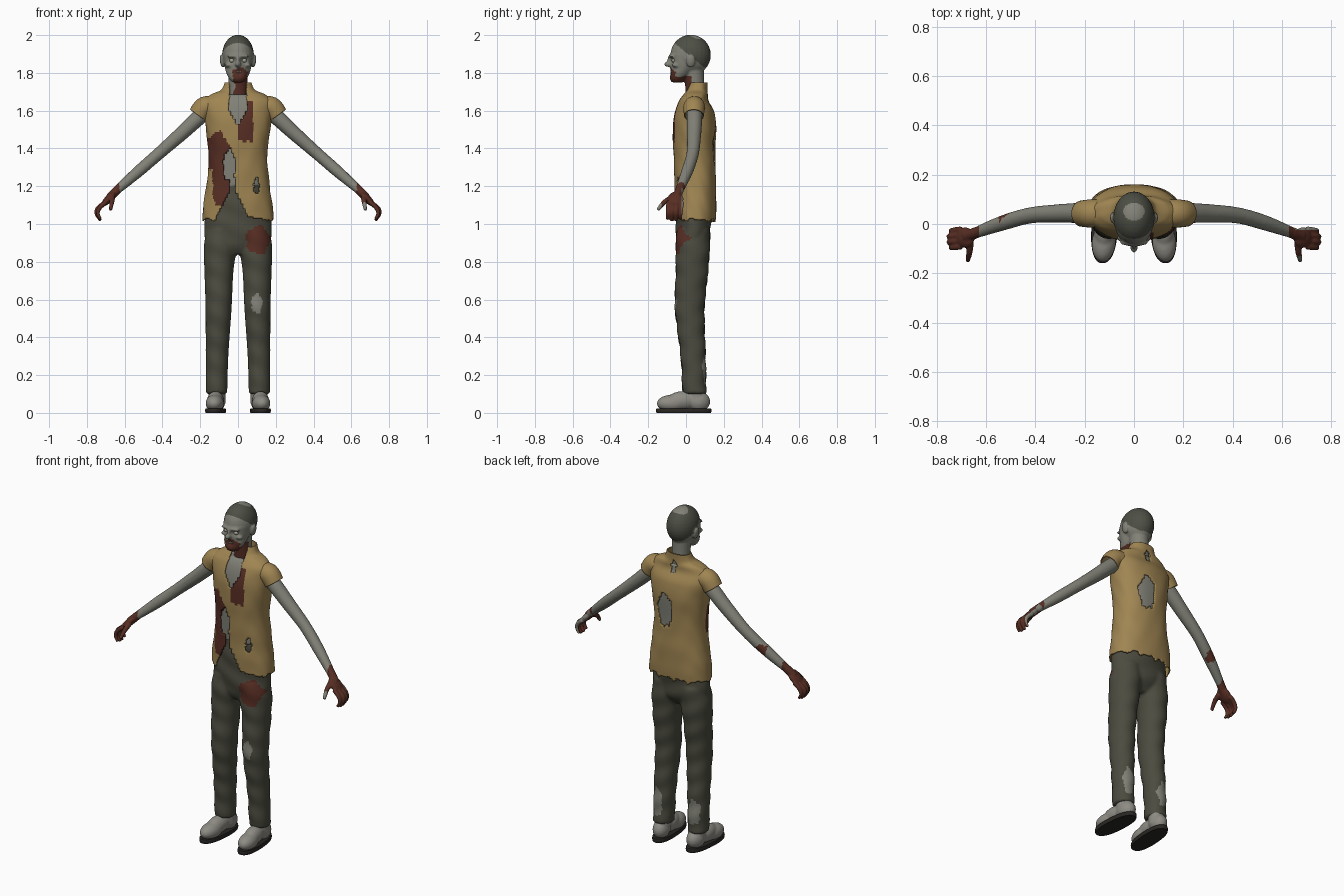
import bpy, bmesh
from math import sin, cos, pi, hypot, atan2, exp, copysign
from mathutils import Vector, Matrix

if "Cube" in bpy.data.objects:
    bpy.data.objects.remove(bpy.data.objects["Cube"])


def material(name, r, g, b):
    m = bpy.data.materials.new(name)
    m.use_nodes = True
    m.diffuse_color = (r, g, b, 1)
    m.node_tree.nodes["Principled BSDF"].inputs["Base Color"].default_value = (r, g, b, 1)
    return m


TAN = material("tan cloth", .35, .235, .085)
SKIN = material("grey skin", .22, .22, .185)
OLIVE = material("dark olive cloth", .07, .07, .05)
BLOOD = material("dried blood", .095, .027, .017)
SHOE = material("pale grey leather", .27, .262, .23)
SOLE = material("black rubber", .022, .02, .017)
HAIR = material("dark cropped hair", .075, .08, .06)
BONE = material("pale bone", .38, .37, .3)


# ---- helpers ----
def resample(keys, n):
    """Smooth curve through key tuples."""
    k = [Vector(keys[0])] + [Vector(p) for p in keys] + [Vector(keys[-1])]
    out = []
    for i in range(n + 1):
        s = i / n * (len(keys) - 1)
        j = min(int(s), len(keys) - 2)
        t = s - j
        a, b, c, d = k[j:j + 4]
        out.append(b + (c - a) * (t / 2) + (a * 2 - b * 5 + c * 4 - d) * (t * t / 2)
                   + (b * 3 - a - c * 3 + d) * (t ** 3 / 2))
    return out


def skin_rings(bm, rings, cap):
    rows = [[bm.verts.new(p) for p in ring] for ring in rings]
    n = len(rows[0])
    for a, b in zip(rows, rows[1:]):
        for i in range(n):
            bm.faces.new((a[i], a[(i + 1) % n], b[(i + 1) % n], b[i]))
    if cap:
        bm.faces.new(rows[0][::-1])
        bm.faces.new(rows[-1])


def loft(bm, keys, n=24, sides=32, power=2.0, cap=True, fold=0.0, scale=1.0):
    """Stack of level rings; keys are (z, x, y, x radius, y radius)."""
    rings = []
    for z, x, y, rx, ry in resample(keys, n):
        ring = []
        for i in range(sides):
            a = 2 * pi * i / sides
            c, s = cos(a), sin(a)
            w = scale * (1 + fold * sin(z * 34 + 3 * sin(a * 2)) * sin(a * 5 + z * 9))
            ring.append((x + w * rx * copysign(abs(c) ** (2 / power), c),
                         y + w * ry * copysign(abs(s) ** (2 / power), s), z))
        rings.append(ring)
    skin_rings(bm, rings, cap)


def tube(bm, keys, n=16, sides=20, cap=True):
    """Round tube along a path; keys are (x, y, z, radius)."""
    pts = resample(keys, n)
    rings = []
    for i, p in enumerate(pts):
        d = (pts[min(i + 1, n)] - pts[max(i - 1, 0)]).xyz.normalized()
        u = d.cross(Vector((.1, 1, .05))).normalized()
        v = d.cross(u)
        rings.append([p.xyz + (u * cos(2 * pi * j / sides) + v * sin(2 * pi * j / sides)) * p.w
                      for j in range(sides)])
    skin_rings(bm, rings, cap)


def ball(bm, loc, radii, tilt=0.0):
    m = Matrix.Translation(loc) @ Matrix.Rotation(tilt, 4, 'Y') @ Matrix.Diagonal((*radii, 1))
    bmesh.ops.create_uvsphere(bm, u_segments=24, v_segments=16, radius=1, matrix=m)


def finish(name, bm, mats, rule=None, voxel=0.0, thick=0.0, shape=None):
    """Turn a bmesh into an object, fuse it, shape it, and colour its faces by a rule."""
    bmesh.ops.recalc_face_normals(bm, faces=bm.faces)
    me = bpy.data.meshes.new(name)
    bm.to_mesh(me)
    bm.free()
    ob = bpy.data.objects.new(name, me)
    bpy.context.scene.collection.objects.link(ob)
    if voxel:
        mod = ob.modifiers.new("fuse", 'REMESH')
        mod.mode = 'VOXEL'
        mod.voxel_size = voxel
        soft = ob.modifiers.new("soften", 'SMOOTH')
        soft.factor, soft.iterations = .5, 3
        bpy.context.view_layer.update()
        dg = bpy.context.evaluated_depsgraph_get()
        me = bpy.data.meshes.new_from_object(ob.evaluated_get(dg))
        ob.modifiers.clear()
        ob.data = me
    if shape:
        for v in me.vertices:
            v.co = shape(v.co)
    me.materials.clear()
    for m in mats:
        me.materials.append(m)
    for p in me.polygons:
        p.material_index = int(rule(p.center)) if rule else 0
    me.shade_smooth()
    me.set_sharp_from_angle(angle=.9)
    if thick:
        mod = ob.modifiers.new("cloth thickness", 'SOLIDIFY')
        mod.thickness, mod.offset = thick, -1
    return ob


def blob(p, x, z, rx, rz):
    """Ragged oval region seen along y."""
    u, v = (p.x - x) / rx, (p.z - z) / rz
    return hypot(u, v) < 1 + .08 * sin(5 * atan2(v, u) + 1) + .04 * sin(11 * atan2(v, u))


# ---- shirt with torn holes ----
TRUNK = [(1.0, 0, .05, .19, .106), (1.1, 0, .05, .183, .11), (1.2, 0, .05, .168, .11),
         (1.35, 0, .045, .155, .11), (1.5, 0, .045, .17, .115), (1.59, 0, .045, .182, .105),
         (1.65, 0, .04, .18, .08), (1.685, 0, .05, .145, .066), (1.71, 0, .058, .09, .056),
         (1.75, 0, .066, .07, .048)]


def torn(p):
    if p.z < 1.022 + .007 * sin(p.x * 70) + .005 * sin(p.x * 131 + p.y * 90):
        return True
    if p.y > .05:
        return blob(p, .035, 1.42, .05, .1) or blob(p, 0, 1.675, .018, .035)
    neck = p.z > 1.525 and abs(p.x) < .046 * min(1, (p.z - 1.52) / .08)
    slit = p.z < 1.25 and abs(p.x + .03) < .014 + max(0, 1.18 - p.z) * .5
    side_hole = blob(p, -.045, 1.31, .034, .085)
    hem = p.x > 0 and p.z < 1.05 - p.x * .2
    return neck or slit or side_hole or hem or blob(p, .1, 1.2, .016, .042)


def shirt_stain(p):
    if p.y > .04:
        return False
    chest = abs(p.x - .038) < .042 and 1.44 + .004 * sin(p.x * 150) < p.z < 1.65
    return chest or blob(p, -.112, 1.38, .07, .105) or blob(p, -.085, 1.22, .052, .14)


bm = bmesh.new()
loft(bm, TRUNK, 120, 112, 2.3, cap=False, fold=.012)
for s in (1, -1):
    tube(bm, [(s * .12, .045, 1.615, .055), (s * .175, .043, 1.618, .057),
              (s * .212, .042, 1.575, .053)], 14, 32, cap=False)
bmesh.ops.delete(bm, geom=[f for f in bm.faces if torn(f.calc_center_median())], context='FACES')
finish("torn_shirt", bm, [TAN, BLOOD], shirt_stain, thick=.006)


# ---- torso and arms ----
def arm_stain(p):
    return abs(p.x) > .63 or (p.y > .005 and blob(p, -.52, 1.28, .03, .035))


bm = bmesh.new()
loft(bm, TRUNK[2:8], 30, 48, 2.3, scale=.92)
for s in (1, -1):
    tube(bm, [(s * .13, .045, 1.62, .04), (s * .2, .045, 1.57, .042), (s * .3, .043, 1.478, .038),
              (s * .42, .035, 1.372, .033), (s * .53, .005, 1.276, .031),
              (s * .64, -.035, 1.18, .023), (s * .66, -.043, 1.16, .022)], 36)
finish("torso_and_arms", bm, [SKIN, BLOOD], arm_stain, voxel=.008)

# ---- hands with curled fingers ----
for s, side in ((1, "left"), (-1, "right")):
    bm = bmesh.new()
    tube(bm, [(s * .635, -.033, 1.185, .023), (s * .68, -.05, 1.14, .023)], 4)
    ball(bm, (s * .685, -.055, 1.132), (.05, .042, .02), s * pi / 4)
    for i in range(4):
        y = -.022 - .023 * i
        reach = .008 * (i in (1, 2))
        tube(bm, [(s * .7, y, 1.115, .013), (s * (.733 + reach), y - .004, 1.085, .012),
                  (s * (.742 + reach), y - .006, 1.055, .01),
                  (s * .727, y - .008, 1.025 - reach, .008)], 12, 12)
    tube(bm, [(s * .665, -.075, 1.14, .015), (s * .668, -.115, 1.115, .013),
              (s * .675, -.15, 1.075, .009)], 10, 12)
    finish(side + "_hand", bm, [BLOOD, SKIN],
           lambda p: p.x > 0 and (p.y > -.024 or p.y < -.13), voxel=.0045)


# ---- head and neck ----
def face_dents(co):
    for x, z, depth, size in ((.032, 1.866, .013, .015), (-.032, 1.866, .013, .015),
                              (.005, 1.803, .009, .016), (.055, 1.825, .008, .018),
                              (-.055, 1.825, .008, .018)):
        if co.y < -.01:
            d = hypot(co.x - x, co.z - z) / size
            co.y += depth * exp(-d * d)
    return co


def head_colour(p):
    bald = p.z > 1.95 and blob(p.xzy, 0, .05, .001, .001) or hypot(p.x / .044, (p.y - .05) / .036) < 1
    if p.z > 1.908 - .82 * p.y and p.z > 1.83 and abs(p.x) < .087:
        return 0 if bald and p.z > 1.95 else 1
    mouth = p.y < -.03 and blob(p, .01, 1.797, .042, .03)
    throat = p.y < .03 and p.z < 1.785 and abs(p.x - .015) < .035 + .006 * sin(p.z * 90)
    return 2 if mouth or throat else 0


bm = bmesh.new()
ball(bm, (0, .025, 1.895), (.084, .107, .107))
loft(bm, [(1.75, 0, -.045, .03, .03), (1.77, 0, -.04, .047, .046), (1.8, 0, -.025, .062, .06),
          (1.84, 0, -.012, .072, .072), (1.9, 0, -.005, .076, .08)], 20)
ball(bm, (0, -.074, 1.888), (.058, .018, .012))
ball(bm, (0, -.09, 1.846), (.016, .026, .015))
ball(bm, (0, -.086, 1.865), (.01, .014, .026))
tube(bm, [(0, .055, 1.6, .058), (0, .05, 1.68, .052), (0, .045, 1.75, .051), (0, .04, 1.83, .055)])
for s in (1, -1):
    ball(bm, (s * .085, .025, 1.862), (.011, .023, .034), s * .15)
    ball(bm, (s * .05, -.058, 1.84), (.018, .02, .012))
finish("head", bm, [SKIN, HAIR, BLOOD], head_colour, voxel=.0055, shape=face_dents)

bm = bmesh.new()
for s in (1, -1):
    ball(bm, (s * .032, -.062, 1.866), (.014, .014, .012))
finish("eyes", bm, [BONE])
bm = bmesh.new()
for i in range(-2, 3):
    ball(bm, (.005 + i * .009, -.079 + .0015 * i * i, 1.806), (.004, .004, .006))
finish("teeth", bm, [BONE])


# ---- trousers ----
def trouser_colour(p):
    if p.y < .03:
        if blob(p, .105, .915, .064, .075):
            return 1
        return 2 if blob(p, .1, .58, .03, .052) else 0
    calf = p.y > .06 and (blob(p, .12, .23, .032, .085) or blob(p, -.12, .23, .036, .075))
    return 2 if calf else 0


bm = bmesh.new()
loft(bm, [(.84, 0, .035, .09, .05), (.9, 0, .037, .168, .085), (1.0, 0, .04, .178, .093),
          (1.1, 0, .045, .166, .095), (1.21, 0, .045, .148, .09)], 24, 40)
for s in (1, -1):
    loft(bm, [(.1, s * .114, .045, .057, .063), (.3, s * .111, .038, .06, .066),
              (.55, s * .103, .02, .069, .078), (.75, s * .101, .032, .077, .085),
              (.88, s * .093, .036, .088, .09), (.97, s * .085, .04, .08, .086)], 40)
finish("trousers", bm, [OLIVE, BLOOD, SKIN], trouser_colour, voxel=.009,
       shape=lambda c: c + Vector((0, .003 * sin(c.z * 50 + c.x * 20), 0)))

# ---- shoes and soles, toes turned slightly out ----
for s, side in ((1, "left"), (-1, "right")):
    def splay(c, s=s):
        return Vector((c.x - s * .06 * c.y, c.y, max(c.z, 0)))
    bm = bmesh.new()
    ball(bm, (s * .118, -.075, .05), (.049, .08, .046))
    ball(bm, (s * .118, -.015, .065), (.045, .085, .05))
    ball(bm, (s * .118, .068, .06), (.046, .06, .055))
    tube(bm, [(s * .115, .06, .05, .046), (s * .114, .052, .15, .047)], 6)
    finish(side + "_shoe", bm, [SHOE], voxel=.007, shape=splay)
    bm = bmesh.new()
    loft(bm, [(0, s * .118, -.012, .052, .144), (.012, s * .118, -.012, .054, .147),
              (.024, s * .118, -.012, .052, .145)], 4, 40, 2.4)
    finish(side + "_sole", bm, [SOLE], shape=splay)
